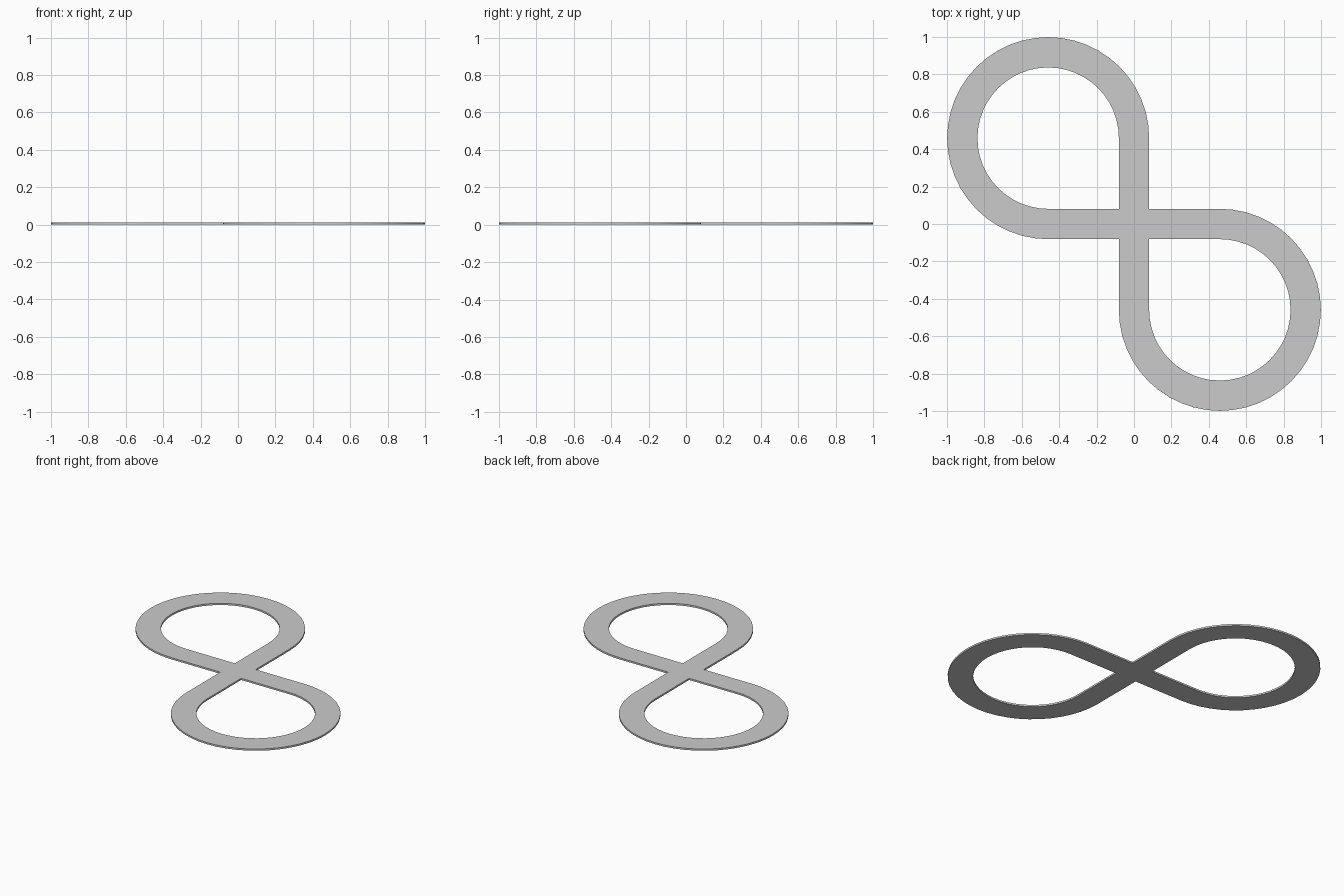
import bpy, bmesh
from math import cos, sin, radians

if "Cube" in bpy.data.objects:
    bpy.data.objects.remove(bpy.data.objects["Cube"])

W = 0.081          # half width of the ribbon
C = 0.459          # loop centre offset
RO, RI = C + W, C - W
H = 0.012          # thickness
STEPS = 36

bm = bmesh.new()

# the two loops: a three-quarter ring plus straight tails to the crossing
for s in (1, -1):
    pairs = [((W, W), (-W, W))]
    for i in range(STEPS + 1):
        a = radians(270 * i / STEPS)
        pairs.append(((-C + RO * cos(a), C + RO * sin(a)),
                      (-C + RI * cos(a), C + RI * sin(a))))
    pairs.append(((-W, -W), (-W, W)))
    rows = [[bm.verts.new((s * x, s * y, 0)) for x, y in p] for p in pairs]
    for p, q in zip(rows, rows[1:]):
        bm.faces.new((p[0], q[0], q[1], p[1]))

# square where the bands cross
bm.faces.new([bm.verts.new((x * W, y * W, 0))
              for x, y in ((1, 1), (-1, 1), (-1, -1), (1, -1))])
bmesh.ops.remove_doubles(bm, verts=bm.verts[:], dist=1e-4)

# thickness
res = bmesh.ops.extrude_face_region(bm, geom=bm.faces[:], use_keep_orig=True)
top = [v for v in res["geom"] if isinstance(v, bmesh.types.BMVert)]
bmesh.ops.translate(bm, verts=top, vec=(0, 0, H))
bmesh.ops.recalc_face_normals(bm, faces=bm.faces[:])

mesh = bpy.data.meshes.new("figure_eight_track")
bm.to_mesh(mesh)
bm.free()
track = bpy.data.objects.new("figure_eight_track", mesh)
bpy.context.collection.objects.link(track)
bpy.context.view_layer.objects.active = track
track.select_set(True)
bpy.ops.object.shade_smooth_by_angle(angle=radians(30))
